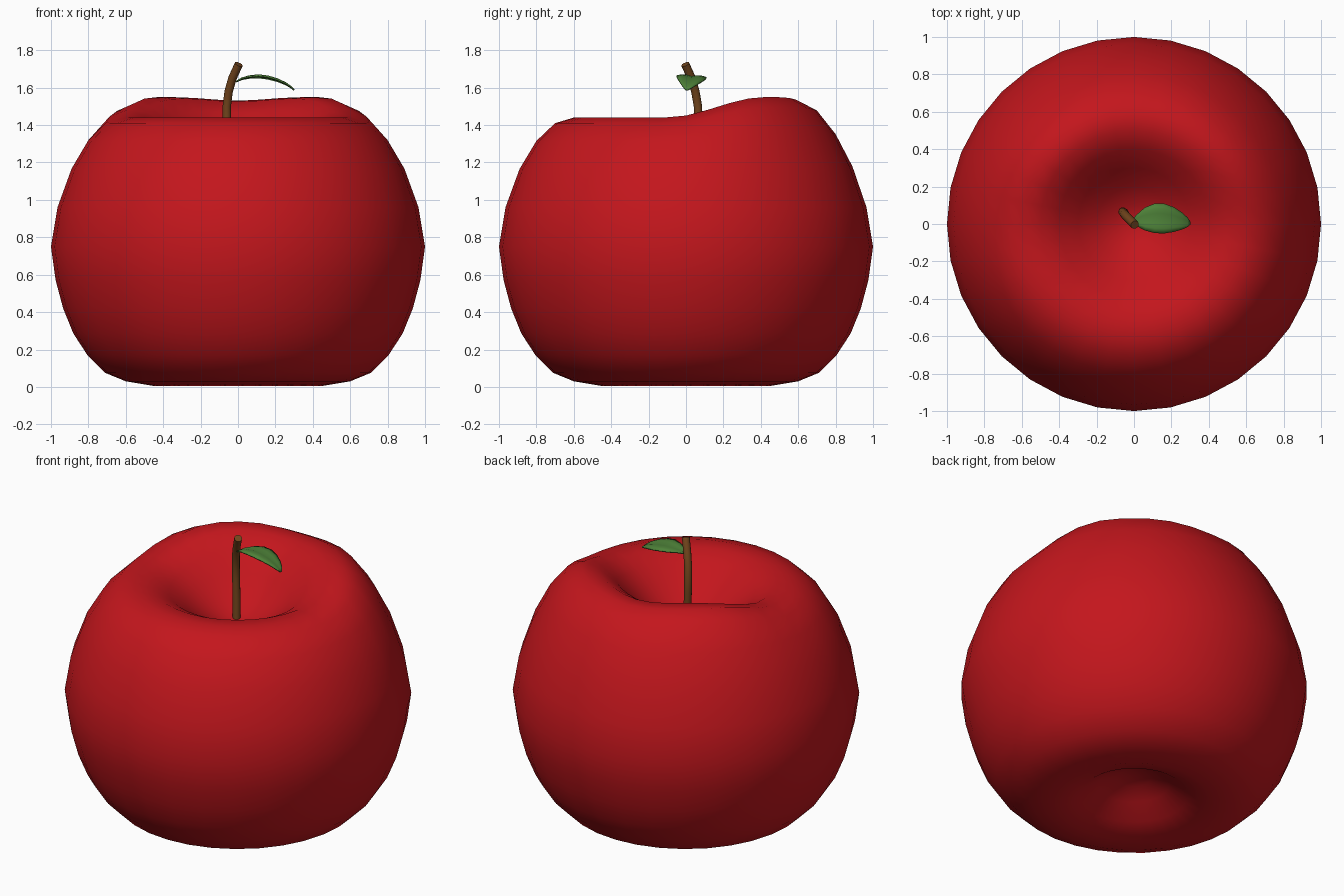
import bpy, bmesh, math

if "Cube" in bpy.data.objects:
    bpy.data.objects.remove(bpy.data.objects["Cube"])


def smoothstep(a, b, v):
    t = max(0.0, min(1.0, (v - a) / (b - a)))
    return t * t * (3 - 2 * t)


def make_object(name, bm, color):
    bmesh.ops.recalc_face_normals(bm, faces=bm.faces)
    mesh = bpy.data.meshes.new(name)
    bm.to_mesh(mesh)
    bm.free()
    for p in mesh.polygons:
        p.use_smooth = True
    mat = bpy.data.materials.new(name + "_colour")
    mat.diffuse_color = (*color, 1)
    mat.use_nodes = True
    mat.node_tree.nodes["Principled BSDF"].inputs["Base Color"].default_value = mat.diffuse_color
    mesh.materials.append(mat)
    obj = bpy.data.objects.new(name, mesh)
    bpy.context.collection.objects.link(obj)
    return obj


def loft(bm, rings):
    # bridge closed vertex rings, then fan both ends
    n = len(rings[0])
    for a, b in zip(rings, rings[1:]):
        for i in range(n):
            j = (i + 1) % n
            bm.faces.new((a[i], a[j], b[j], b[i]))


# Apple body: lathed profile (radius, height, share of the back-rim lift)
profile = [(.10, .165, 0), (.20, .12, 0), (.31, .05, 0), (.45, .005, 0),
           (.60, .03, 0), (.71, .075, 0), (.805, .17, 0), (.88, .285, 0),
           (.935, .42, 0), (.975, .57, 0), (1.0, .75, 0), (.965, .96, 0),
           (.89, 1.165, .15), (.80, 1.315, .4), (.70, 1.41, .75),
           (.60, 1.44, 1), (.50, 1.435, 1), (.40, 1.385, .9),
           (.30, 1.31, .65), (.20, 1.24, .35), (.10, 1.19, .1)]
SEG = 32
bm = bmesh.new()
rings = []
for r, z, w in profile:
    ring = []
    for i in range(SEG):
        a = 2 * math.pi * i / SEG
        x, y = r * math.cos(a), r * math.sin(a)
        # the rim rises towards the back, with a small saddle in the middle
        lift = smoothstep(-.1, .42, y) * (.11 - .02 * math.exp(-(x / .2) ** 2))
        ring.append(bm.verts.new((x, y, z + w * lift)))
    rings.append(ring)
loft(bm, rings)
for ring, z in ((rings[0], .18), (rings[-1], 1.17)):
    pole = bm.verts.new((0, 0, z))
    for i in range(SEG):
        bm.faces.new((ring[i], ring[(i + 1) % SEG], pole))
make_object("apple_body", bm, (.55, .008, .012))

# Stem: curved tube leaning to the front right
path = [(-.045, .05, 1.12), (-.053, .062, 1.3), (-.06, .066, 1.43),
        (-.06, .064, 1.5), (-.05, .05, 1.58), (-.03, .03, 1.65), (.004, -.004, 1.725)]
bm = bmesh.new()
rings = []
for k, (px, py, pz) in enumerate(path):
    a, b = path[max(k - 1, 0)], path[min(k + 1, len(path) - 1)]
    lean = math.atan2(math.dist(a[:2], b[:2]) * (1 if b[0] > a[0] else -1), b[2] - a[2])
    ring = []
    for i in range(12):
        t = 2 * math.pi * i / 12
        u, v = .023 * math.cos(t), .023 * math.sin(t)
        # u runs along the leaning plane (+x, -y), v across it
        ux, uz = u * math.cos(lean), -u * math.sin(lean)
        s = math.sqrt(.5)
        ring.append(bm.verts.new((px + s * (ux + v), py + s * (v - ux), pz + uz)))
    rings.append(ring)
loft(bm, rings)
bm.faces.new(rings[0])
bm.faces.new(rings[-1])
stem = make_object("stem", bm, (.17, .06, .012))
bpy.context.view_layer.objects.active = stem
stem.select_set(True)
bpy.ops.object.shade_smooth_by_angle(angle=math.radians(40))

# Leaf: arched strip (x, centre y, z, half width)
spine = [(-.01, .012, 1.632, .008), (.02, .02, 1.648, .033), (.06, .027, 1.658, .061),
         (.11, .03, 1.662, .078), (.16, .029, 1.656, .079), (.21, .024, 1.642, .066),
         (.255, .016, 1.622, .045), (.285, .009, 1.602, .024), (.30, .004, 1.587, .006)]
bm = bmesh.new()
rows = []
for x, y, z, h in spine:
    row = []
    for k in range(-3, 4):
        t = k / 3
        fold = .05 * h * math.cos(t * 2 * math.pi)
        row.append(bm.verts.new((x, y + t * h, z - .06 * t * h - fold)))
    rows.append(row)
for a, b in zip(rows, rows[1:]):
    for i in range(6):
        bm.faces.new((a[i], b[i], b[i + 1], a[i + 1]))
leaf = make_object("leaf", bm, (.075, .22, .04))
thick = leaf.modifiers.new("thickness", 'SOLIDIFY')
thick.thickness = .008
thick.offset = 0
